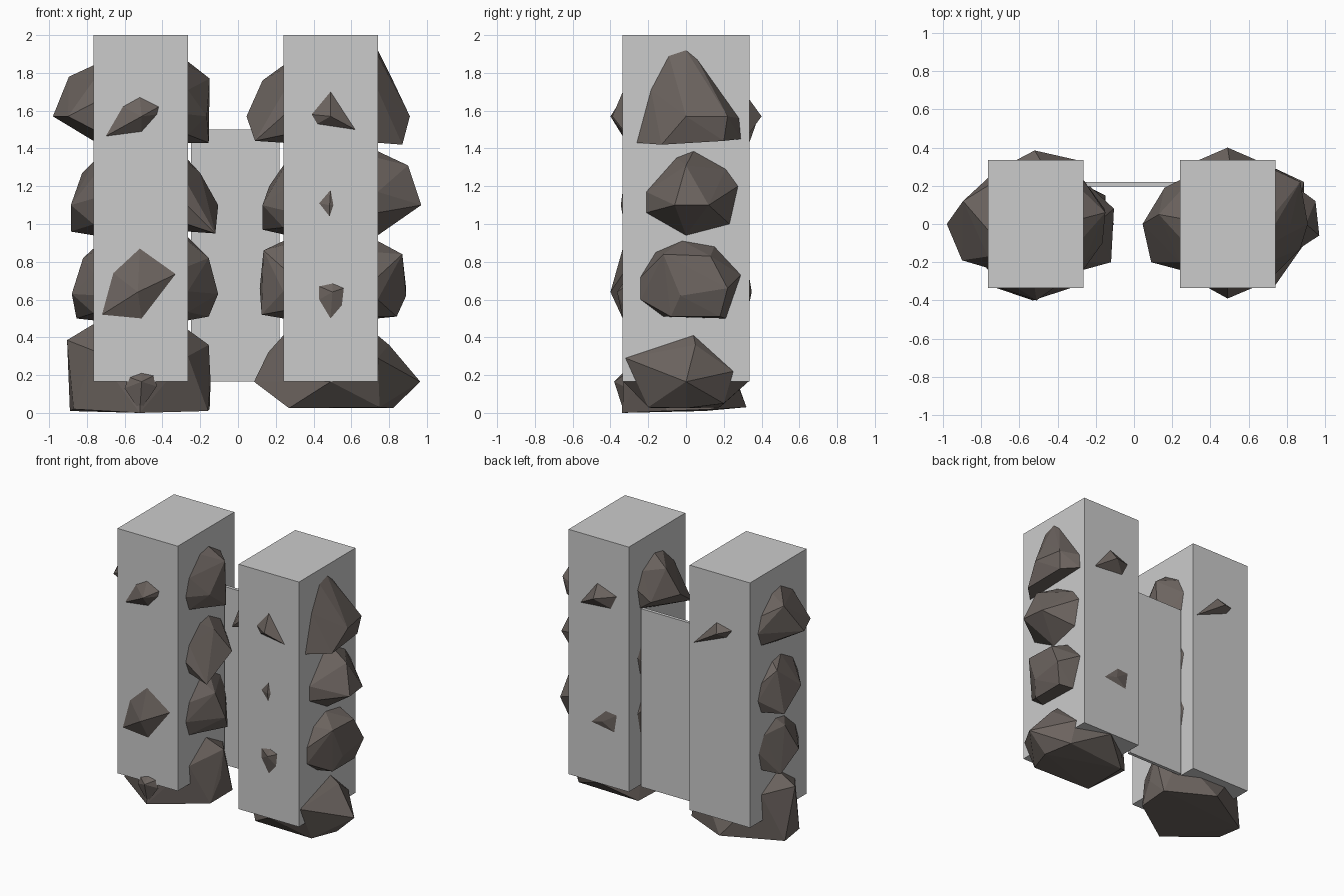
import bpy
import bmesh
from mathutils import Vector

default_cube = bpy.data.objects.get("Cube")
if default_cube:
    bpy.data.objects.remove(default_cube, do_unlink=True)


def make_material(name, colour):
    material = bpy.data.materials.new(name)
    material.use_nodes = True
    material.diffuse_color = (*colour, 1)
    material.node_tree.nodes["Principled BSDF"].inputs["Base Color"].default_value = (*colour, 1)
    return material


light_grey = make_material("light grey stone", (.6, .6, .6))
dark_brown = make_material("dark brown rock", (.15, .127, .115))


def add_object(name, bm, material):
    bmesh.ops.recalc_face_normals(bm, faces=bm.faces)
    mesh = bpy.data.meshes.new(name)
    bm.to_mesh(mesh)
    bm.free()
    mesh.materials.append(material)
    obj = bpy.data.objects.new(name, mesh)
    bpy.context.collection.objects.link(obj)
    return obj


def add_box(name, low, high, material):
    bm = bmesh.new()
    bmesh.ops.create_cube(bm, size=1)
    low, high = Vector(low), Vector(high)
    for vert in bm.verts:
        vert.co = (low + high) / 2 + vert.co * (high - low)
    return add_object(name, bm, material)


def add_hull(name, points, material=dark_brown):
    """Faceted rock: the convex hull of a few points."""
    bm = bmesh.new()
    for point in points:
        bm.verts.new(point)
    result = bmesh.ops.convex_hull(bm, input=bm.verts)
    loose = {g for g in result["geom_interior"] + result["geom_unused"]
             if isinstance(g, bmesh.types.BMVert)}
    bmesh.ops.delete(bm, geom=list(loose), context='VERTS')
    return add_object(name, bm, material)


def side_rock(name, face_x, outline, tips):
    """Rock growing out of a wall facing along x; outline is (y, z)."""
    add_hull(name, [(face_x, y, z) for y, z in outline] + tips)


def end_rock(name, face_y, outline, tip):
    """Rock growing out of a wall facing along y; outline is (x, z)."""
    add_hull(name, [(face_y and x, face_y, z) for x, z in outline] + [tip])


def blob(bottom, top, flip=1):
    """Generic rock outline (y, z) stretched between two heights."""
    shape = [(-.24, .35), (-.2, .65), (-.07, .95), (.03, 1), (.17, .8),
             (.23, .5), (.2, .15), (0, 0), (-.2, .1)]
    return [(y * flip, bottom + t * (top - bottom)) for y, t in shape]


# Two pillars and the thin wall between them
DEPTH, BASE = .335, .165
RIGHT_OUT, RIGHT_IN, LEFT_IN, LEFT_OUT = -.765, -.265, .24, .74
add_box("right_pillar", (RIGHT_OUT, -DEPTH, BASE), (RIGHT_IN, DEPTH, 2), light_grey)
add_box("left_pillar", (LEFT_IN, -DEPTH, BASE), (LEFT_OUT, DEPTH, 2), light_grey)
add_box("back_wall", (-.25, .195, BASE), (.22, .22, 1.5), light_grey)

# Outer rocks of the left pillar
side_rock("left_outer_rock_top", LEFT_OUT,
          [(-.26, 1.43), (-.19, 1.57), (-.185, 1.71), (-.09, 1.89), (0, 1.92),
           (.06, 1.87), (.28, 1.56), (.29, 1.45)],
          [(.91, 0, 1.57), (.87, .22, 1.57), (.87, -.13, 1.42), (.85, .2, 1.44), (.82, 0, 1.76)])
side_rock("left_outer_rock_middle", LEFT_OUT,
          [(-.21, 1.06), (-.21, 1.17), (-.05, 1.35), (.04, 1.385), (.21, 1.29),
           (.275, 1.2), (.23, 1), (0, .94)],
          [(.97, -.06, 1.1), (.95, .12, 1.1), (.9, 0, 1.31)])
side_rock("left_outer_rock_low", LEFT_OUT,
          [(-.24, .72), (-.24, .6), (-.12, .51), (.21, .5), (.29, .73),
           (.15, .88), (-.02, .91), (-.16, .85)],
          [(.87, -.12, .84), (.87, .13, .83), (.89, -.03, .62), (.89, .22, .66),
           (.84, -.08, .51), (.84, .18, .51)])

# Inner rocks of the left pillar
side_rock("left_inner_rock_top", LEFT_IN, blob(1.43, 1.84),
          [(.13, .05, 1.76), (.045, 0, 1.57), (.09, -.2, 1.44), (.16, .19, 1.55)])
side_rock("left_inner_rock_middle", LEFT_IN, blob(.945, 1.31),
          [(.165, .05, 1.2), (.13, -.1, 1.1), (.13, .1, .97)])
side_rock("left_inner_rock_low", LEFT_IN, blob(.5, .91),
          [(.135, -.08, .86), (.14, .1, .84), (.115, 0, .66), (.125, -.1, .52)])

# Inner rocks of the right pillar
side_rock("right_inner_rock_top", RIGHT_IN, blob(1.43, 1.86),
          [(-.15, .06, 1.77), (-.165, -.1, 1.57), (-.155, .08, 1.43)])
side_rock("right_inner_rock_middle", RIGHT_IN, blob(.96, 1.34),
          [(-.2, 0, 1.27), (-.105, .08, 1.1), (-.12, -.2, .95)])
side_rock("right_inner_rock_low", RIGHT_IN, blob(.49, .93),
          [(-.155, -.05, .82), (-.105, 0, .63), (-.155, .1, .51)])

# Outer rocks of the right pillar
side_rock("right_outer_rock_top", RIGHT_OUT, blob(1.44, 1.84, -1),
          [(-.895, .12, 1.78), (-.9, -.19, 1.57), (-.98, 0, 1.57)])
side_rock("right_outer_rock_middle", RIGHT_OUT, blob(.94, 1.33, -1),
          [(-.825, .1, 1.27), (-.885, -.1, 1.1), (-.885, .1, .96)])
side_rock("right_outer_rock_low", RIGHT_OUT, blob(.49, .87),
          [(-.82, 0, .82), (-.88, -.08, .63), (-.855, .1, .5)])

# Front and back rocks
end_rock("right_front_rock_top", -DEPTH,
         [(-.7, 1.465), (-.61, 1.62), (-.52, 1.67), (-.42, 1.62), (-.43, 1.58), (-.51, 1.49)],
         (-.51, -.4, 1.57))
end_rock("right_front_rock_low", -DEPTH,
         [(-.72, .52), (-.66, .74), (-.52, .87), (-.33, .735), (-.51, .5)],
         (-.53, -.4, .64))
end_rock("left_front_rock_top", -DEPTH,
         [(.39, 1.58), (.49, 1.7), (.54, 1.62), (.62, 1.5), (.42, 1.53)],
         (.49, -.39, 1.57))
end_rock("left_front_rock_middle", -DEPTH,
         [(.43, 1.11), (.49, 1.18), (.505, 1.1), (.485, 1.04)],
         (.485, -.345, 1.1))
end_rock("left_front_rock_low", -DEPTH,
         [(.43, .67), (.5, .685), (.56, .66), (.55, .57), (.49, .5), (.43, .6)],
         (.5, -.365, .64))
end_rock("left_back_rock_top", DEPTH,
         [(.64, 1.48), (.5, 1.66), (.34, 1.6), (.39, 1.5)], (.49, .4, 1.57))
end_rock("left_back_rock_low", DEPTH,
         [(.55, .61), (.43, .72), (.34, .71), (.36, .58)], (.45, .348, .64))
end_rock("right_back_rock_top", DEPTH,
         [(-.3, 1.43), (-.49, 1.63), (-.615, 1.6), (-.57, 1.54)], (-.52, .385, 1.57))

# Boulders under the pillars
add_hull("left_base_boulder",
         [(.085, 0, BASE), (.16, 0, .32), (.24, .15, .37), (.24, -.06, .41),
          (.49, -.33, BASE), (.49, .33, BASE), (.74, -.32, .29), (.74, .04, .41),
          (.8, .05, .36), (.74, .25, .22), (.965, 0, BASE), (.82, 0, .025),
          (.27, -.18, .025), (.27, .18, .03), (.75, -.2, .03), (.75, .2, .05)])
add_hull("right_base_boulder",
         [(-.905, 0, .385), (RIGHT_OUT, 0, .47), (RIGHT_OUT, -.2, .33), (RIGHT_OUT, .2, .36),
          (RIGHT_IN, 0, .44), (RIGHT_IN, -.2, .3), (RIGHT_IN, .2, .33),
          (-.155, .05, .36), (-.145, 0, BASE), (-.51, -.34, .2),
          (-.52, -.34, 0), (-.16, -.1, .01), (-.15, .15, .02),
          (-.5, .32, .03), (-.89, .1, .01), (-.87, -.1, .02)])
end_rock("right_base_front_rock", -.33,
         [(-.58, .19), (-.51, .215), (-.44, .2), (-.43, .14), (-.52, .01), (-.6, .13)],
         (-.51, -.38, BASE))
